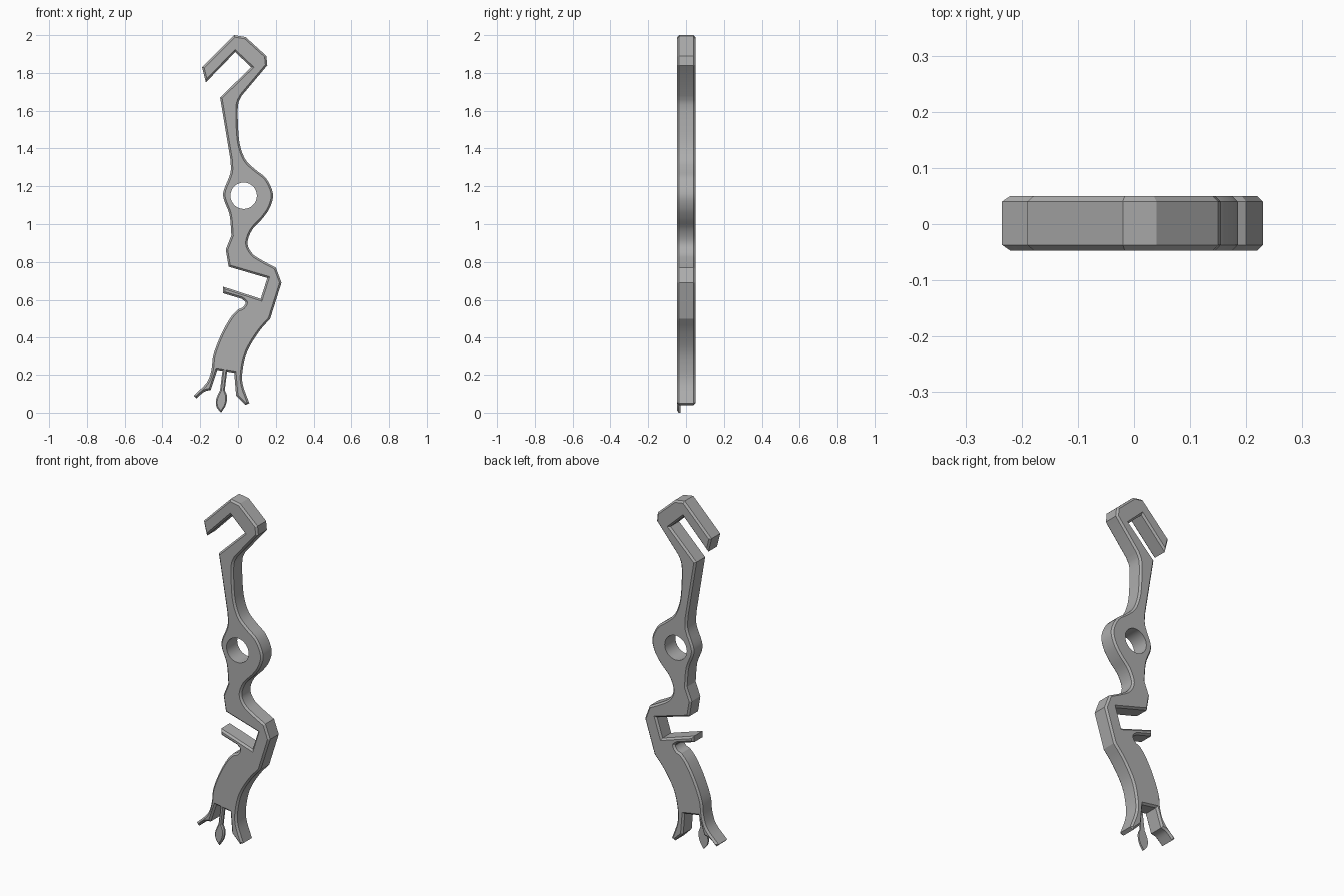
import bpy
import bmesh
import math
from mathutils import Vector

cube = bpy.data.objects.get("Cube")
if cube:
    bpy.data.objects.remove(cube, do_unlink=True)

steel = bpy.data.materials.new("grey_steel")
steel.use_nodes = True
GREY = (0.42, 0.42, 0.42, 1)
steel.diffuse_color = GREY
steel.node_tree.nodes["Principled BSDF"].inputs["Base Color"].default_value = GREY


def smooth(points, steps=4):
    """Sample a flowing curve through the given points."""
    pts = [Vector(p) for p in points]
    pts = [pts[0] * 2 - pts[1]] + pts + [pts[-1] * 2 - pts[-2]]
    out = []
    for a, b, c, d in zip(pts, pts[1:], pts[2:], pts[3:]):
        for i in range(steps):
            t = i / steps
            out.append((b * 2 + (c - a) * t + (a * 2 - b * 5 + c * 4 - d) * t * t
                        + (b * 3 - a - c * 3 + d) * t ** 3) / 2)
    return out + [pts[-2]]


def inset_outline(outline, amount):
    """Mitred inward offset of a clockwise outline."""
    out = []
    for i, p in enumerate(outline):
        before = (p - outline[i - 1]).normalized()
        after = (outline[(i + 1) % len(outline)] - p).normalized()
        n1, n2 = Vector((before.y, -before.x)), Vector((after.y, -after.x))
        out.append(p + (n1 + n2) * amount / max(1 + n1.dot(n2), 0.4))
    return out


def plate(name, outline, rings, hole=None):
    """Chamfered plate: rings are (depth, inset) pairs from front to back."""
    outline = [Vector(p) for p in outline]
    bm = bmesh.new()

    def loop(points, y):
        verts = [bm.verts.new((p.x, y, p.y)) for p in points]
        edges = [bm.edges.new((verts[i - 1], verts[i])) for i in range(len(verts))]
        return verts, edges

    def bridge(a, b):
        for i in range(len(a)):
            bm.faces.new((a[i - 1], a[i], b[i], b[i - 1]))

    loops = [loop(inset_outline(outline, inset), y) for y, inset in rings]
    for (a, _), (b, _) in zip(loops, loops[1:]):
        bridge(a, b)
    ends = [loops[0], loops[-1]]
    caps = [list(edges) for _, edges in ends]
    if hole:
        bores = [loop(hole, rings[k][0]) for k in (0, -1)]
        bridge(bores[0][0], bores[1][0])
        for cap, (_, edges) in zip(caps, bores):
            cap.extend(edges)
    for cap, side in zip(caps, (-1, 1)):
        bmesh.ops.triangle_fill(bm, use_beauty=True, edges=cap, normal=(0, side, 0))
    bmesh.ops.recalc_face_normals(bm, faces=bm.faces)
    mesh = bpy.data.meshes.new(name)
    bm.to_mesh(mesh)
    bm.free()
    mesh.materials.append(steel)
    obj = bpy.data.objects.new(name, mesh)
    bpy.context.collection.objects.link(obj)
    bpy.ops.object.select_all(action="DESELECT")
    obj.select_set(True)
    bpy.context.view_layer.objects.active = obj
    bpy.ops.object.shade_smooth_by_angle(angle=math.radians(20))
    return obj


# Outline runs, clockwise from the hook tip
hook_outer = [(-.19, 1.83), (-.02, 2), (.04, 1.99), (.15, 1.89), (.155, 1.84)]
right_waist = smooth([(.02, 1.68), (0, 1.63), (0, 1.52), (.01, 1.42), (.04, 1.34),
                      (.09, 1.29), (.15, 1.24), (.185, 1.16), (.17, 1.09),
                      (.13, 1.03), (.075, .97), (.05, .9), (.075, .845),
                      (.125, .81), (.2, .77)])
jaw_outer = [(.23, .69)]
right_leg = smooth([(.17, .5), (.11, .43), (.05, .33), (.025, .23), (.025, .15), (.06, .05)])
fork = [(.04, .04), (-.01, .09), (-.02, .21), (-.11, .225), (-.145, .12)]
left_toe = smooth([(-.145, .12), (-.18, .11), (-.22, .075)])[1:]
left_leg = smooth([(-.235, .09), (-.165, .16), (-.14, .23), (-.13, .31),
                   (-.09, .415), (-.04, .505), (0, .55)])
notch = smooth([(0, .55), (.025, .56), (.04, .585), (.02, .605)])[1:]
jaw_slot = [(-.08, .635), (-.08, .67), (.12, .605), (.155, .715), (-.05, .775), (-.065, .865)]
left_waist = smooth([(-.035, .94), (-.045, 1.05), (-.075, 1.13), (-.075, 1.18),
                     (-.04, 1.27), (-.04, 1.34)])
hook_slot = [(-.095, 1.67), (.07, 1.83), (-.015, 1.91), (-.17, 1.75)]

# Main body with round pivot hole
pivot = [Vector((.03 + .07 * math.cos(a), 1.15 + .07 * math.sin(a)))
         for a in (math.tau * i / 32 for i in range(32))]
plate("tool_body",
      hook_outer + right_waist + jaw_outer + right_leg + fork + left_toe + left_leg
      + notch + jaw_slot + left_waist + hook_slot,
      [(-.047, .01), (-.037, 0), (.04, 0), (.05, .01)], pivot)

# Thin leaf-shaped pick hanging in the fork
leaf_right = smooth([(-.07, .12), (-.058, .085), (-.065, .04), (-.09, 0)])
leaf_left = smooth([(-.09, 0), (-.113, .03), (-.116, .07), (-.095, .12)])[1:]
plate("leaf_pick", [(-.08, .24), (-.055, .24)] + leaf_right + leaf_left,
      [(-.047, .007), (-.04, 0), (-.03, 0)])
